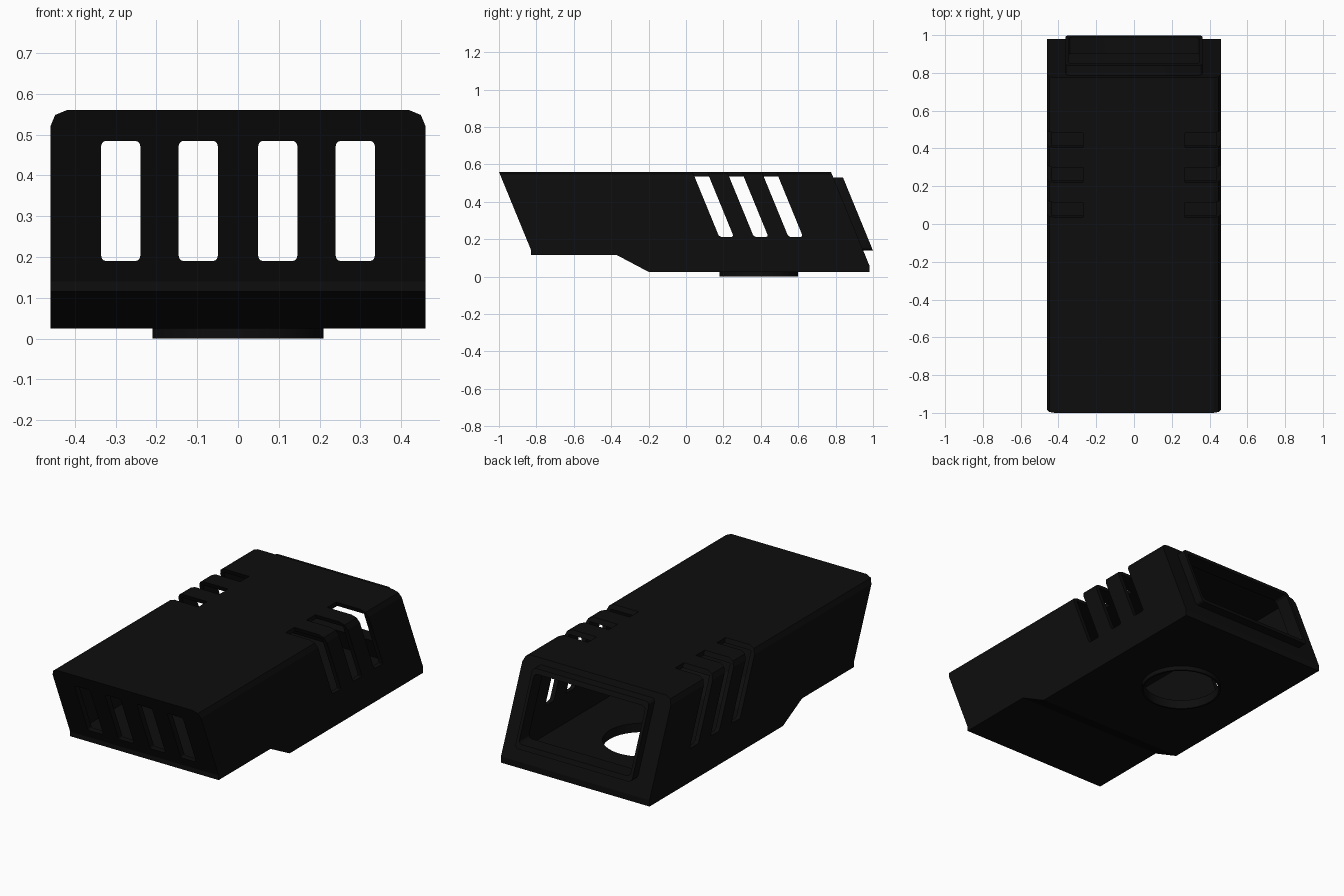
import bpy, bmesh
from math import radians

if "Cube" in bpy.data.objects:
    bpy.data.objects.remove(bpy.data.objects["Cube"])

K = 0.41      # slant of the ends and vents
TOP = 0.56
WALL = 0.025

mat = bpy.data.materials.new("black")
mat.diffuse_color = (0.004, 0.004, 0.004, 1)
mat.use_nodes = True
mat.node_tree.nodes["Principled BSDF"].inputs["Base Color"].default_value = mat.diffuse_color


def slant(y, z):
    """Point on a slanted line that crosses the top plane at y."""
    return (y + (TOP - z) * K, z)


def slanted_box(y0, y1, z0, z1):
    return [slant(y0, z0), slant(y1, z0), slant(y1, z1), slant(y0, z1)]


def prism(name, profile, x0, x1, bevel=0, segs=2, pick=None):
    """Extrude a (y, z) profile along x; optionally bevel picked edges."""
    bm = bmesh.new()
    face = bm.faces.new([bm.verts.new((x0, y, z)) for y, z in profile])
    res = bmesh.ops.extrude_face_region(bm, geom=[face])
    verts = [g for g in res["geom"] if isinstance(g, bmesh.types.BMVert)]
    bmesh.ops.translate(bm, verts=verts, vec=(x1 - x0, 0, 0))
    bmesh.ops.recalc_face_normals(bm, faces=bm.faces[:])
    if bevel:
        edges = [e for e in bm.edges if pick(e.verts[0].co, e.verts[1].co)]
        bmesh.ops.bevel(bm, geom=edges, offset=bevel, segments=segs,
                        profile=0.5, affect='EDGES')
    return finish(name, bm)


def finish(name, bm):
    mesh = bpy.data.meshes.new(name)
    bm.to_mesh(mesh)
    bm.free()
    mesh.materials.append(mat)
    ob = bpy.data.objects.new(name, mesh)
    bpy.context.collection.objects.link(ob)
    return ob


def cylinder(name, r, z0, z1):
    bm = bmesh.new()
    bmesh.ops.create_cone(bm, cap_ends=True, segments=64, radius1=r,
                          radius2=r, depth=z1 - z0)
    bmesh.ops.translate(bm, verts=bm.verts[:], vec=(0, 0.39, (z0 + z1) / 2))
    return finish(name, bm)


def cut(ob, cutters):
    bpy.context.view_layer.objects.active = ob
    for c in cutters:
        mod = ob.modifiers.new("cut", 'BOOLEAN')
        mod.operation = 'DIFFERENCE'
        mod.solver = 'EXACT'
        mod.object = c
        bpy.ops.object.modifier_apply(modifier=mod.name)


def along_x(a, b):
    return abs(a.x - b.x) > 0.05


def across_ends(a, b):
    return abs(a.x - b.x) < 1e-4 and abs(a.z - b.z) < 1e-4


# Outer shell with softened top edges
body = prism("housing", [
    (-1, TOP), slant(-1, 0.14), (-0.828, 0.115), (-0.37, 0.115),
    (-0.2, 0.025), (0.98, 0.025), slant(0.775, 0.06), (0.775, TOP)],
    -0.46, 0.46, 0.04, 2,
    lambda a, b: not along_x(a, b) and min(a.z, b.z) > TOP - 1e-4)

# Hollow inside
cavity = prism("cavity_cutter", [
    slant(-0.965, TOP - WALL), slant(-0.965, 0.14), (-0.365, 0.14),
    (-0.195, 0.05), slant(0.74, 0.05), slant(0.74, TOP - WALL)],
    -0.435, 0.435)

# Rear opening
opening = prism("opening_cutter", slanted_box(0.65, 1.0, 0.165, 0.505),
                -0.345, 0.345, 0.02, 3, across_ends)
cutters = [cavity, opening]

# Front grille slots
for x in (-0.2875, -0.0975, 0.0975, 0.2875):
    cutters.append(prism("grille_cutter", [
        (-1.2, 0.19), (-0.7, 0.19), (-0.7, 0.485), (-1.2, 0.485)],
        x - 0.048, x + 0.048, 0.013, 3, across_ends))

# Slanted vents wrapping from each side onto the top
for side in (-1, 1):
    for i in range(3):
        y = 0.035 + i * 0.185
        cutters.append(prism(
            "vent_cutter", slanted_box(y, y + 0.078, 0.212, 0.65),
            side * 0.27, side * 0.6, 0.013, 3,
            lambda a, b: along_x(a, b) and max(a.z, b.z) < 0.3))

# Round hole in the floor
hole = cylinder("hole_cutter", 0.2, -0.1, 0.12)
cutters.append(hole)
cut(body, cutters)

# Rim around the rear opening
rim = prism("rear_rim", slanted_box(0.77, 0.827, 0.14, 0.53),
            -0.362, 0.362, 0.02, 3, across_ends)
cut(rim, [opening])

# Collar under the floor hole
collar = cylinder("floor_collar", 0.21, 0, 0.03)
cut(collar, [hole])

for c in cutters:
    bpy.data.objects.remove(c, do_unlink=True)

for ob in (body, rim, collar):
    bpy.ops.object.select_all(action='DESELECT')
    ob.select_set(True)
    bpy.context.view_layer.objects.active = ob
    bpy.ops.object.shade_smooth_by_angle(angle=radians(20))
